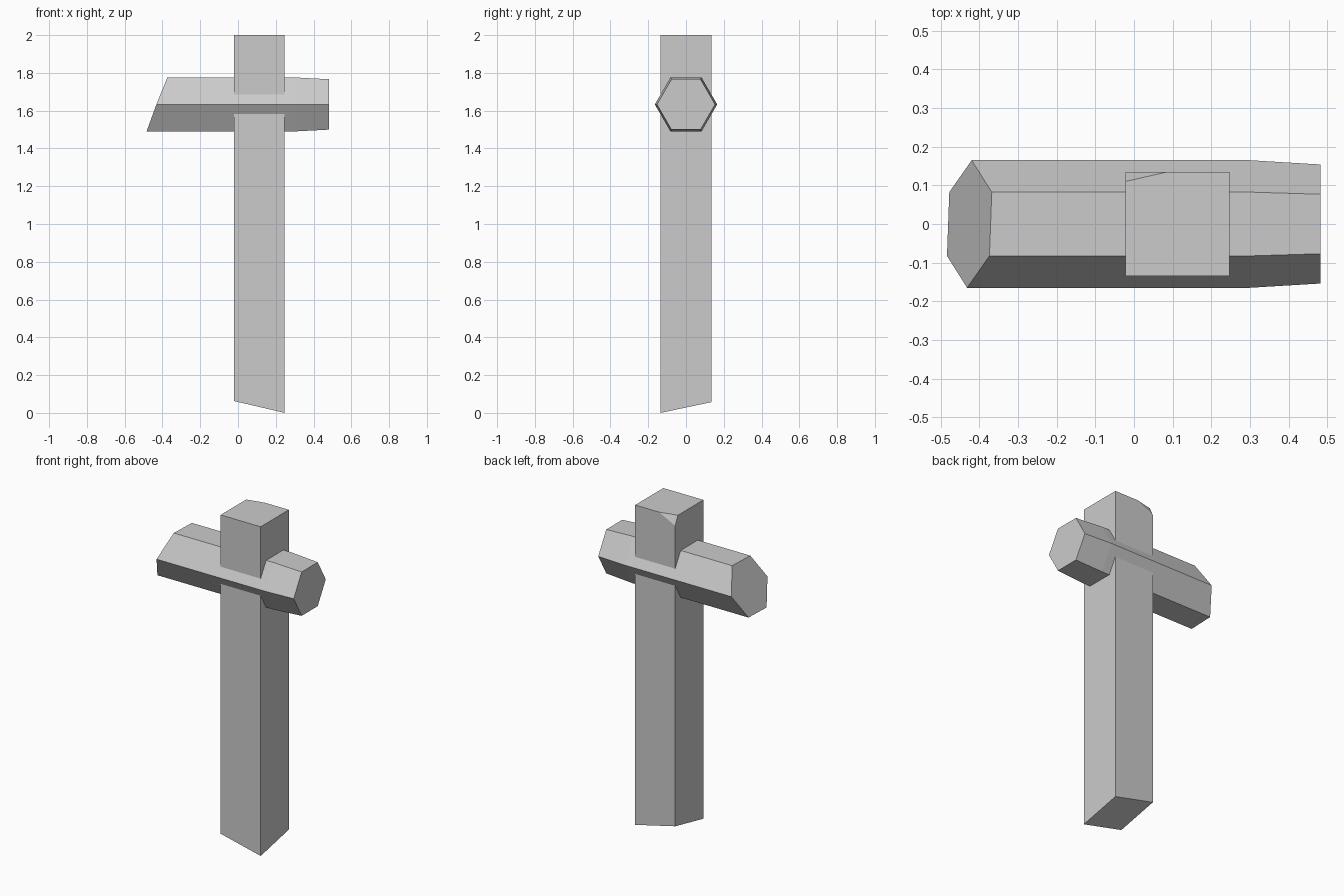
import bpy, bmesh, math
from mathutils import Vector

cube = bpy.data.objects.get("Cube")
if cube:
    bpy.data.objects.remove(cube, do_unlink=True)

grey = bpy.data.materials.new("plain_grey")
grey.use_nodes = True
colour = (0.6, 0.6, 0.6, 1)
grey.diffuse_color = colour
grey.node_tree.nodes["Principled BSDF"].inputs["Base Color"].default_value = colour


def slice_off(bm, a, b, c, outside):
    """Cut along the plane through a, b, c; drop the side holding 'outside' and cap it."""
    a, b, c = Vector(a), Vector(b), Vector(c)
    normal = (b - a).cross(c - a).normalized()
    if normal.dot(Vector(outside) - a) < 0:
        normal.negate()
    geom = bm.verts[:] + bm.edges[:] + bm.faces[:]
    cut = bmesh.ops.bisect_plane(bm, geom=geom, dist=1e-5, plane_co=a,
                                 plane_no=normal, clear_outer=True)
    edges = [e for e in cut["geom_cut"] if isinstance(e, bmesh.types.BMEdge)]
    bmesh.ops.contextual_create(bm, geom=edges)


def finish(bm, name):
    bmesh.ops.recalc_face_normals(bm, faces=bm.faces[:])
    mesh = bpy.data.meshes.new(name)
    bm.to_mesh(mesh)
    bm.free()
    mesh.materials.append(grey)
    obj = bpy.data.objects.new(name, mesh)
    bpy.context.collection.objects.link(obj)
    return obj


# Upright post: square bar with a slanted foot and a chipped top corner
x0, x1, y = -0.022, 0.247, 0.135
bm = bmesh.new()
bmesh.ops.create_cube(bm, size=1)
for v in bm.verts:
    v.co = (x1 if v.co.x > 0 else x0, y if v.co.y > 0 else -y, 2 if v.co.z > 0 else -0.2)
slice_off(bm, (x1, -y, 0), (x0, -y, 0.063), (x1, y, 0.057), (x1, y, -1))
slice_off(bm, (x0, 0.11, 2), (0.087, y, 2), (x0, y, 1.945), (x0, y, 2))
finish(bm, "upright_post")

# Crossbar: hexagonal bar, slightly tapered at one end, cut obliquely at the other
bm = bmesh.new()
centre = 1.633
rings = []
for x, r in ((-0.6, 0.165), (0.3, 0.165), (0.482, 0.154)):
    rings.append([bm.verts.new((x, r * math.cos(i * math.pi / 3),
                                centre + r * math.sin(i * math.pi / 3))) for i in range(6)])
for a, b in zip(rings, rings[1:]):
    for i in range(6):
        j = (i + 1) % 6
        bm.faces.new((a[i], a[j], b[j], b[i]))
bm.faces.new(rings[0])
bm.faces.new(rings[-1])
slice_off(bm, (-0.42, 0.165, centre), (-0.432, -0.165, centre),
          (-0.371, 0, centre + 0.143), (-1, 0, centre))
finish(bm, "crossbar")
